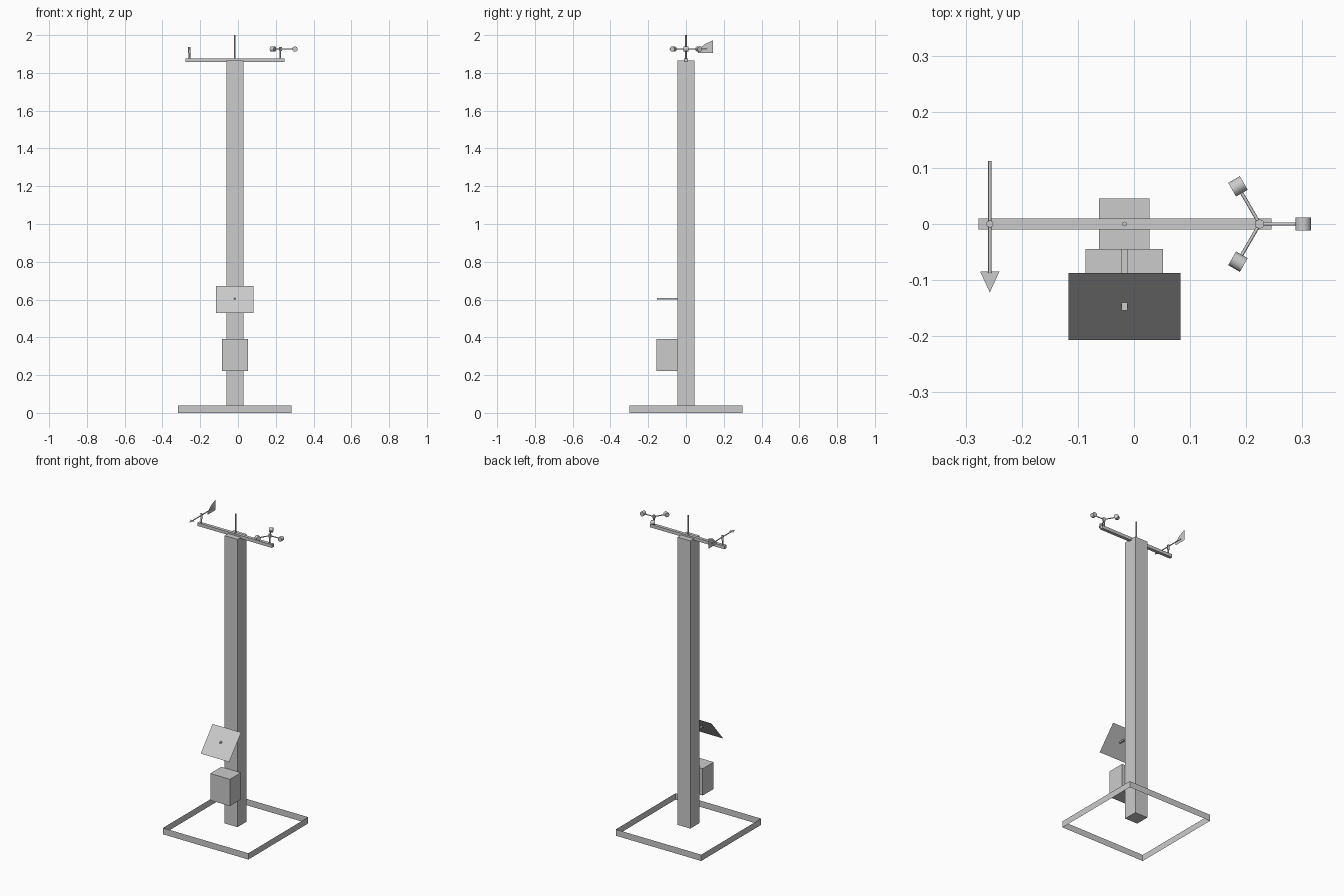
import bpy, math
from mathutils import Vector

if "Cube" in bpy.data.objects:
    bpy.data.objects.remove(bpy.data.objects["Cube"])

CX = -0.017  # mast axis


def mesh(name, verts, faces):
    me = bpy.data.meshes.new(name)
    me.from_pydata(verts, [], faces)
    me.update()
    ob = bpy.data.objects.new(name, me)
    bpy.context.collection.objects.link(ob)
    return ob


def box(name, x0, x1, y0, y1, z0, z1):
    bpy.ops.mesh.primitive_cube_add(size=1, location=((x0 + x1) / 2, (y0 + y1) / 2, (z0 + z1) / 2))
    ob = bpy.context.object
    ob.name = name
    ob.scale = (x1 - x0, y1 - y0, z1 - z0)
    return ob


def rod(name, a, b, r, n=8, smooth=True):
    a, b = Vector(a), Vector(b)
    d = b - a
    bpy.ops.mesh.primitive_cylinder_add(vertices=n, radius=r, depth=d.length, location=(a + b) / 2)
    ob = bpy.context.object
    ob.name = name
    ob.rotation_euler = d.to_track_quat('Z', 'Y').to_euler()
    if smooth:
        bpy.ops.object.shade_smooth_by_angle(angle=math.radians(50))
    return ob


# Base: thin-walled square ring, open above and below
corners = [(CX + sx * 0.3, sy * 0.3) for sx, sy in ((-1, -1), (1, -1), (1, 1), (-1, 1))]
mesh("base_frame", [(x, y, z) for z in (0, 0.04) for x, y in corners],
     [(i, (i + 1) % 4, (i + 1) % 4 + 4, i + 4) for i in range(4)])

# Mast, crossbar, battery box
box("mast", CX - 0.045, CX + 0.045, -0.045, 0.045, 0.04, 1.866)
box("crossbar", -0.277, 0.245, -0.01, 0.01, 1.857, 1.877)
box("battery_box", CX - 0.069, CX + 0.069, -0.155, -0.045, 0.222, 0.392)

# Tilted solar panel sheet and its bracket
x0, x1 = CX - 0.1, CX + 0.1
mesh("solar_panel", [(x0, -0.207, 0.53), (x1, -0.207, 0.53), (x1, -0.087, 0.672), (x0, -0.087, 0.672)],
     [(0, 1, 2, 3)])
box("panel_bracket", CX - 0.005, CX + 0.005, -0.154, -0.045, 0.6, 0.609)

# Antenna
rod("antenna", (CX, 0, 1.86), (CX, 0, 2.0), 0.0042)

# Wind vane: post, hub, shaft, flat arrowhead and tail fin
VX, RZ = -0.257, 1.926
rod("vane_post", (VX, 0, 1.87), (VX, 0, 1.91), 0.0045)
rod("vane_hub", (VX, 0, 1.905), (VX, 0, 1.937), 0.0065)
rod("vane_shaft", (VX, -0.087, RZ), (VX, 0.112, RZ), 0.003)
mesh("vane_arrowhead", [(VX - 0.017, -0.085, RZ), (VX, -0.122, RZ), (VX + 0.017, -0.085, RZ)], [(0, 1, 2)])
fin = [(0.063, 1.905), (0.142, 1.905), (0.142, 1.972), (0.098, 1.952), (0.063, 1.92)]
mesh("vane_fin", [(VX, y, z) for y, z in fin], [tuple(range(5))])

# Anemometer: post, hub and three cups on arms
AX = 0.224
rod("anemometer_post", (AX, 0, 1.87), (AX, 0, 1.92), 0.0045)
rod("anemometer_hub", (AX, 0, 1.916), (AX, 0, 1.936), 0.009, 6, False)
for i in range(3):
    a = i * math.tau / 3
    out = Vector((math.cos(a), math.sin(a), 0))
    tan = Vector((-math.sin(a), math.cos(a), 0))
    c = Vector((AX, 0, RZ))
    rod("anemometer_arm", c, c + out * 0.068, 0.003)
    m = c + out * 0.0775
    rod("anemometer_cup", m - tan * 0.012, m + tan * 0.012, 0.014, 16)
